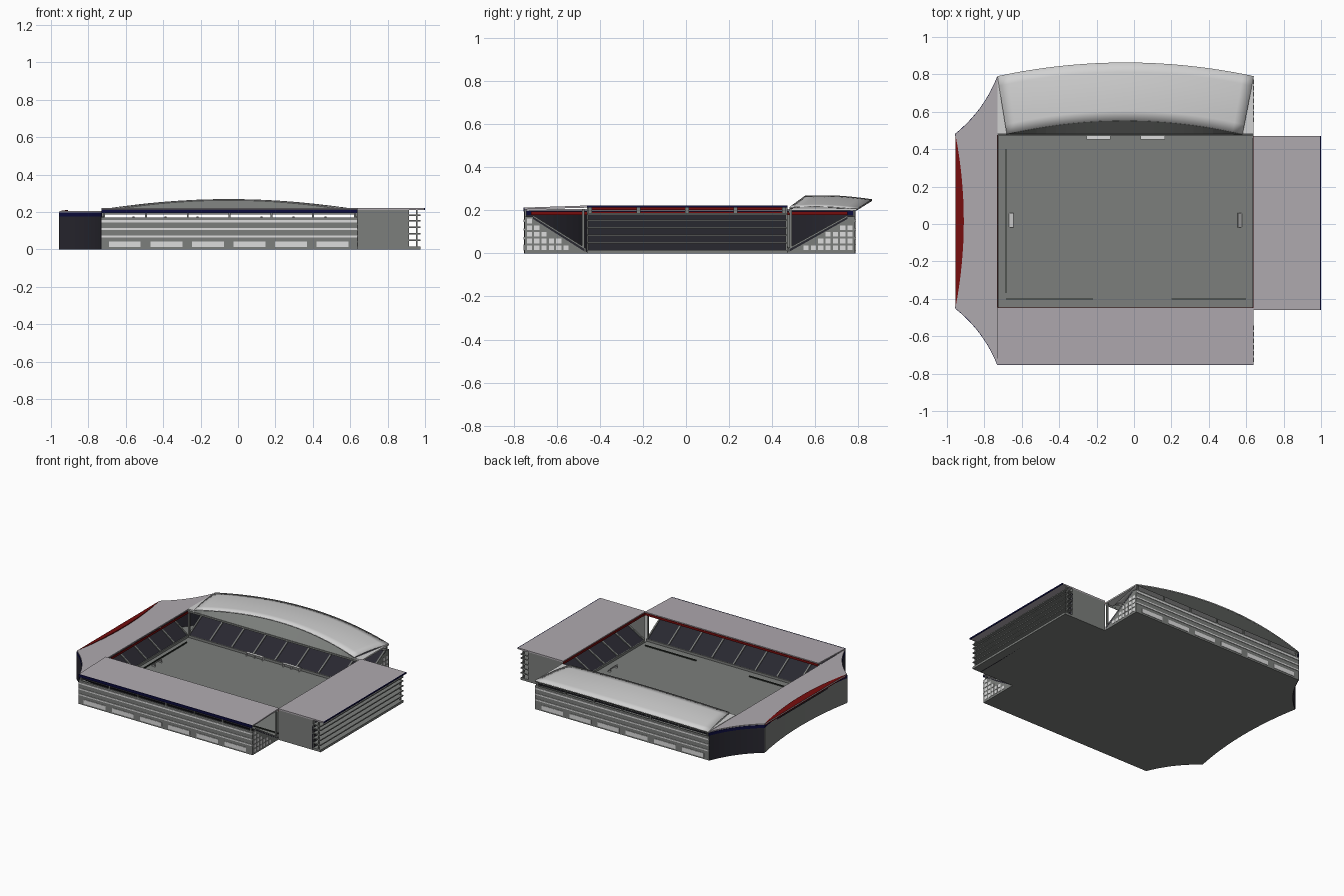
import bpy, math

if "Cube" in bpy.data.objects:
    bpy.data.objects.remove(bpy.data.objects["Cube"])

def mat(name, r, g, b):
    m = bpy.data.materials.new(name)
    m.diffuse_color = (r, g, b, 1)
    m.use_nodes = True
    m.node_tree.nodes["Principled BSDF"].inputs["Base Color"].default_value = m.diffuse_color
    return m

GREY = mat("concrete_grey", .20, .21, .20)
ROOF = mat("roof_lilac_grey", .43, .40, .43)
ARCH = mat("arched_roof_light_grey", .64, .64, .64)
LIGHT = mat("pale_panel", .72, .72, .72)
SEAT = mat("dark_seat", .022, .021, .03)
RED = mat("dark_red", .18, .004, .004)
NAVY = mat("navy_trim", .004, .004, .05)
BLACK = mat("board_black", .02, .025, .02)

def mesh(name, verts, faces, m, thick=0):
    me = bpy.data.meshes.new(name)
    me.from_pydata(verts, [], faces)
    me.materials.append(m)
    ob = bpy.data.objects.new(name, me)
    bpy.context.collection.objects.link(ob)
    if thick:
        s = ob.modifiers.new("thickness", 'SOLIDIFY')
        s.thickness, s.offset = thick, 0
    return ob

def loft(name, a, b, m):
    """Closed solid between two matching polygons."""
    n = len(a)
    sides = [(i, (i + 1) % n, n + (i + 1) % n, n + i) for i in range(n)]
    return mesh(name, a + b, [tuple(range(n))[::-1], tuple(range(n, 2 * n))] + sides, m)

def box(name, x0, x1, y0, y1, z0, z1, m):
    x0, x1 = sorted((x0, x1))
    y0, y1 = sorted((y0, y1))
    p = [(x0, y0), (x1, y0), (x1, y1), (x0, y1)]
    return prism(name, p, z0, z1, m)

def prism(name, pts, z0, z1, m):
    return loft(name, [(x, y, z0) for x, y in pts], [(x, y, z1) for x, y in pts], m)

def strip(name, a, b, m, thick=0):
    """Open surface between two point rows."""
    n = len(a)
    return mesh(name, a + b, [(i, i + 1, n + i + 1, n + i) for i in range(n - 1)], m, thick)

def arc(p, q, bulge, n=10):
    """Shallow curve from p to q, bulging to the right of travel."""
    dx, dy = q[0] - p[0], q[1] - p[1]
    d = math.hypot(dx, dy)
    out = []
    for i in range(n + 1):
        t = i / n
        k = 4 * t * (1 - t) * bulge / d
        out.append((p[0] + dx * t + dy * k, p[1] + dy * t - dx * k))
    return out

XL, XR, YF, YB = -.73, .64, -.45, .48      # pitch-side edges of the stands
YS, YN, XW, XE = -.75, .785, -.955, .915   # outer walls

# Outer curve of the west end
nw = arc((XL, YN), (XW, YB), -.025)
mid = arc((XW, YB), (XW, YF), -.045, 16)
sw = arc((XW, YF), (XL, YS), -.025)

# Ground slab
prism("ground_slab", nw + mid[1:] + sw[1:] + [(XR, YS), (XR, -.46), (.975, -.46), (.975, .47),
      (XR, .47), (XR, YN)], 0, .008, GREY)

def rake(name, axis, f, t, a0, a1, panels):
    """Sloping seats from pitch edge f to back t, between a0 and a1, with aisles."""
    def P(d, a, z):
        return (a, d, z) if axis == 'x' else (d, a, z)
    prof = [(f, .008), (f, .02), (t, .17), (t, .16)]
    loft(name + "_seats", [P(d, a0, z) for d, z in prof], [P(d, a1, z) for d, z in prof], SEAT)
    for i in range(panels + 1):
        c = a0 + (a1 - a0) * i / panels
        c = min(max(c, a0 + .005), a1 - .005)
        q = [(f, .02), (f, .027), (t, .177), (t, .17)]
        loft(name + "_aisle", [P(d, c - .005, z) for d, z in q], [P(d, c + .005, z) for d, z in q], GREY)
    g = f - math.copysign(.006, t - f)
    lo, hi = P(g, a0, 0), P(f, a1, 0)
    box(name + "_parapet", lo[0], hi[0], lo[1], hi[1], .008, .025, GREY)

rake("south", 'x', -.47, -.71, XL, XR, 8)
rake("north", 'x', YB, .75, XL, XR, 8)
rake("west", 'y', XL, -.93, YF, YB, 6)
rake("east", 'y', XR, .9, YF, .46, 6)

# South and north stands: back walls, bands, posts, end walls with panes
for name, f, t, b, s in (("south", -.47, -.71, YS, -1), ("north", YB, .75, YN, 1)):
    box(name + "_back_wall", XL, XR, b, b - s * .008, 0, .17, GREY)
    for z, h in ((.065, .01), (.105, .01), (.145, .012)):
        box(name + "_wall_band", XL, XR, b, b + s * .004, z, z + h, LIGHT)
    for i in range(6):
        x = XL + .04 + i * .222
        box(name + "_ground_panel", x, x + .17, b, b + s * .003, .012, .042, LIGHT)
    for i in range(7):
        x = XL + .01 + i * (XR - XL - .03) / 6
        box(name + "_roof_post", x, x + .01, b, b - s * .01, .17, .207, GREY)
    prof = [(f, 0), (f, .02), (t, .17), (b, .17), (b, 0)]
    loft(name + "_end_wall", [(XR - .006, y, z) for y, z in prof], [(XR, y, z) for y, z in prof], GREY)
    for c in range(7):
        for r in range(5):
            y = abs(b) - .012 - c * .034
            z = .015 + r * .031
            top = (y - .026 - abs(f)) / (abs(t) - abs(f)) * .15 + .01
            if z + .022 < top:
                box(name + "_end_pane", XR, XR + .002, s * y, s * (y - .024), z, z + .022, LIGHT)
    # Corner posts beside the pitch
    for x in (XL, XR - .01):
        box(name + "_corner_post", x, x + .01, f, f + s * .012, 0, .205, GREY)

# South roof, sloping up towards the pitch, with coloured edges
rp = [(YS, .204), (YS, .212), (YF, .222), (YF, .212)]
loft("south_roof", [(XL, y, z) for y, z in rp], [(XR, y, z) for y, z in rp], ROOF)
box("south_outer_trim", XL, XR, YS - .004, YS, .194, .213, NAVY)
box("south_inner_trim", XL, XR, YF, YF + .004, .2, .216, RED)

# North arched roof with front panel and soffit
def arch(u, v):
    s = 1 - (2 * u - 1) ** 2
    x0, x1 = -.68 - .05 * v, .58 + .06 * v
    return (x0 + (x1 - x0) * u, .48 + .31 * v + .073 * s,
            .212 - .009 * v + s * (.053 - .008 * v) + .008 * math.sin(math.pi * v))
U, V = 24, 6
vs = [arch(i / U, j / V) for j in range(V + 1) for i in range(U + 1)]
fs = [(j * (U + 1) + i, j * (U + 1) + i + 1, (j + 1) * (U + 1) + i + 1, (j + 1) * (U + 1) + i)
      for j in range(V) for i in range(U)]
roof = mesh("north_arched_roof", vs, fs, ARCH, .006)
for p in roof.data.polygons:
    p.use_smooth = True
inner = [arch(i / U, 0) for i in range(U + 1)]
outer = [arch(i / U, 1) for i in range(U + 1)]
strip("north_front_panel", [(p[0], YB, .195) for p in inner], [(p[0], p[1], p[2] - .003) for p in inner], GREY, .002)
strip("north_soffit", [(p[0], .787, .198) for p in outer], [(p[0], p[1], p[2] - .004) for p in outer], GREY, .002)
prism("north_roof_west_end", [(XL, YB), (-.68, YB), (XL, .79)], .198, .208, ARCH)
prism("north_roof_east_end", [(XR, YB), (XR, .79), (.58, YB)], .198, .208, ARCH)
box("north_inner_trim", XL, XR, YB - .004, YB, .186, .198, GREY)

# West end: curved walls, navy band, roof with red lens
for name, row, m in (("northwest", nw, SEAT), ("west", mid, GREY), ("southwest", sw, SEAT)):
    strip(name + "_wall", [(x, y, 0) for x, y in row], [(x, y, .177) for x, y in row], m, .005)
    strip(name + "_navy_band", [(x, y, .177) for x, y in row], [(x, y, .198) for x, y in row], NAVY, .005)
prism("west_roof", nw + sw, .197, .205, ROOF)
n = len(mid)
loft("west_red_roof_lens", [(x, y, .19) for x, y in mid],
     [(x, y, .205 - (XW - x) * .15) for x, y in mid], RED)
box("west_inner_trim", XL, XL + .004, -.72, .75, .178, .194, RED)

# East stand: side walls, dark back wall, open galleries, roof
for y in (-.46, .462):
    box("east_side_wall", XR, XE, y, y + .008, 0, .212, GREY)
    for x in (.952,):
        box("east_gallery_post", x, x + .008, y, y + .008, 0, .212, GREY)
box("east_back_wall", XE - .008, XE, -.46, .47, 0, .18, SEAT)
for z in (.008, .045, .08, .115, .15, .178):
    box("east_gallery_floor", XE, .975, -.46, .47, z, z + .008, GREY)
for i in range(5):
    y = -.455 + i * .225
    box("east_roof_post", XE - .01, XE, y, y + .02, .18, .213, GREY)
box("east_roof", XR, .995, -.46, .47, .212, .222, ROOF)
box("east_outer_trim", .995, 1, -.46, .47, .212, .222, NAVY)
box("east_inner_trim", XR - .004, XR, -.46, .47, .2, .216, RED)

# Pitch boards, goals and dugouts
box("west_board", -.688, -.682, -.37, .4, .008, .016, BLACK)
box("south_board_left", -.685, -.22, -.403, -.397, .008, .016, BLACK)
box("south_board_right", .2, .6, -.403, -.397, .008, .016, BLACK)
for x, back in ((-.645, -.668), (.555, .577)):
    for y in (-.02, .055):
        box("goal_post", x, x + .004, y, y + .004, .008, .035, LIGHT)
        box("goal_side_bar", x, back, y, y + .004, .008, .012, LIGHT)
    box("goal_crossbar", x, x + .004, -.02, .059, .031, .035, LIGHT)
    strip("goal_net", [(x, -.02, .035), (x, .059, .035)], [(back, -.02, .01), (back, .059, .01)], LIGHT, .001)
for x in (-.255, .035):
    box("dugout_roof", x, x + .13, .452, .472, .03, .034, LIGHT)
    box("dugout_back", x, x + .13, .468, .472, .008, .03, GREY)
    for k in (0, .063, .126):
        box("dugout_side", x + k, x + k + .004, .452, .472, .008, .03, LIGHT)
